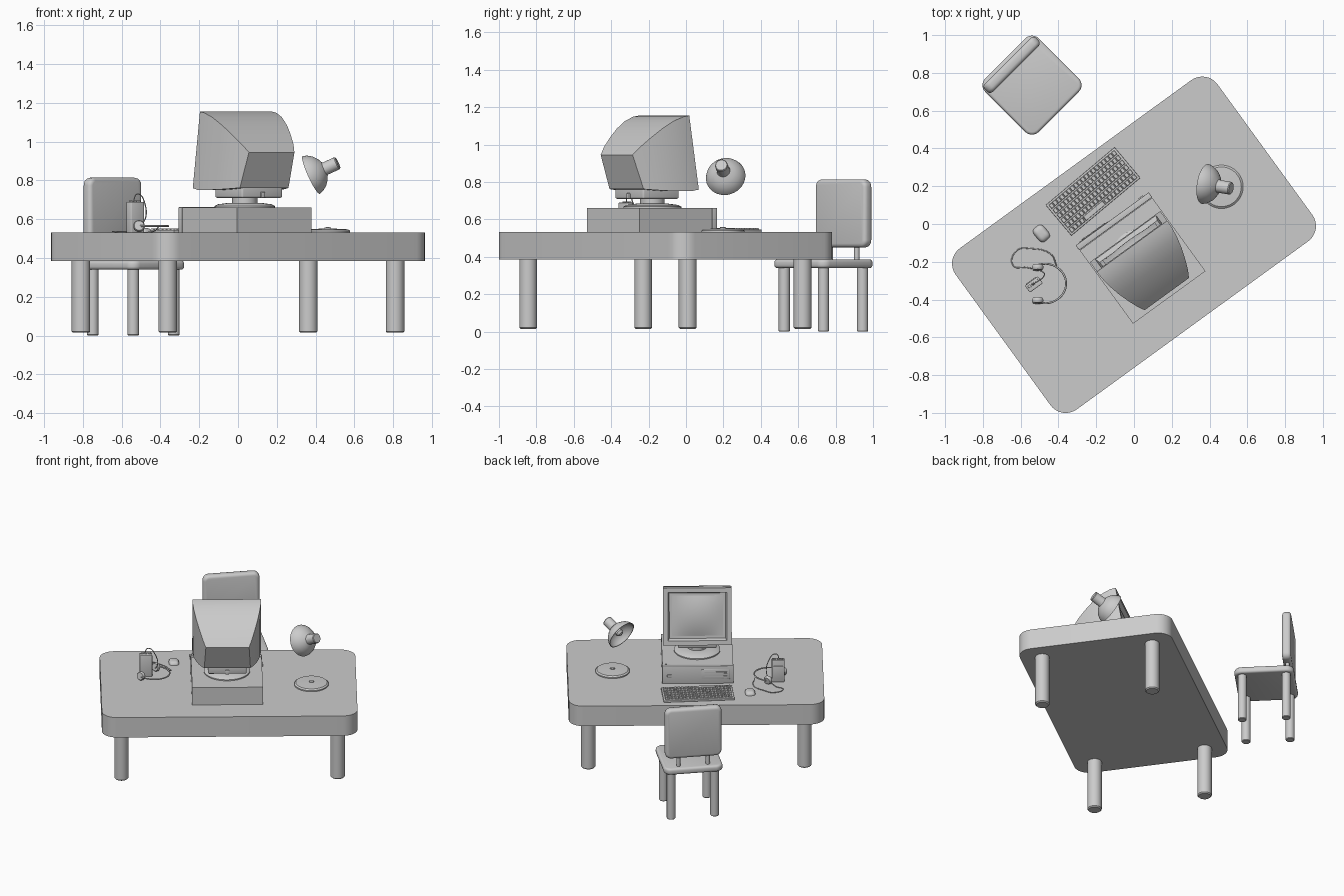
import bpy, bmesh, math
from mathutils import Matrix, Vector

if "Cube" in bpy.data.objects:
    bpy.data.objects.remove(bpy.data.objects["Cube"])

def frame(x, y, deg, z=0):
    return Matrix.Translation((x, y, z)) @ Matrix.Rotation(math.radians(deg), 4, 'Z')

def finish(name, bm, M):
    bmesh.ops.recalc_face_normals(bm, faces=bm.faces[:])
    bm.transform(M)
    me = bpy.data.meshes.new(name)
    bm.to_mesh(me)
    bm.free()
    ob = bpy.data.objects.new(name, me)
    bpy.context.collection.objects.link(ob)
    return ob

def bevel_sharp(bm, width, seg=3):
    bmesh.ops.recalc_face_normals(bm, faces=bm.faces[:])
    edges = [e for e in bm.edges if e.calc_face_angle(0) > math.radians(40)]
    bmesh.ops.bevel(bm, geom=edges, offset=width, segments=seg, profile=0.5, affect='EDGES')

def add_box(bm, c, size, taper=1.0):
    vs = bmesh.ops.create_cube(bm, size=1)['verts']
    for v in vs:
        k = taper if v.co.z > 0 else 1
        v.co = Vector((c[0] + v.co.x * size[0] * k, c[1] + v.co.y * size[1] * k, c[2] + v.co.z * size[2]))

def box(name, M, c, size, bevel=0):
    bm = bmesh.new()
    add_box(bm, c, size)
    if bevel:
        bevel_sharp(bm, bevel)
    return finish(name, bm, M)

def slab(name, M, hx, hy, r, thick, bevel=0, seg=8):
    # rounded rectangle extruded upward from z = 0
    bm = bmesh.new()
    vs = []
    for i, (sx, sy) in enumerate([(1, 1), (-1, 1), (-1, -1), (1, -1)]):
        for j in range(seg + 1):
            a = math.pi / 2 * (i + j / seg)
            vs.append(bm.verts.new((sx * (hx - r) + r * math.cos(a), sy * (hy - r) + r * math.sin(a), 0)))
    f = bm.faces.new(vs)
    ext = bmesh.ops.extrude_face_region(bm, geom=[f])['geom']
    bmesh.ops.translate(bm, vec=(0, 0, thick), verts=[g for g in ext if isinstance(g, bmesh.types.BMVert)])
    if bevel:
        bevel_sharp(bm, bevel)
    return finish(name, bm, M)

def lathe(name, M, profile, seg=32):
    # profile of (radius, z) revolved about z
    bm = bmesh.new()
    rings = []
    for r, z in profile:
        if r == 0:
            rings.append([bm.verts.new((0, 0, z))])
        else:
            rings.append([bm.verts.new((r * math.cos(2 * math.pi * i / seg), r * math.sin(2 * math.pi * i / seg), z))
                          for i in range(seg)])
    for a, b in zip(rings, rings[1:]):
        for i in range(seg):
            q = [a[i % len(a)], a[(i + 1) % len(a)], b[(i + 1) % len(b)], b[i % len(b)]]
            bm.faces.new(list(dict.fromkeys(q)))
    return finish(name, bm, M)

def leg(name, M, x, y, r, z0, z1):
    e = r * 0.15
    lathe(name, M @ Matrix.Translation((x, y, 0)),
          [(0, z0), (r - e, z0), (r, z0 + e), (r, z1), (0, z1)], 24)

def tube(name, pts, r):
    cu = bpy.data.curves.new(name, 'CURVE')
    cu.dimensions = '3D'
    cu.bevel_depth, cu.bevel_resolution, cu.resolution_u = r, 2, 8
    cu.use_fill_caps = True
    sp = cu.splines.new('BEZIER')
    sp.bezier_points.add(len(pts) - 1)
    for b, p in zip(sp.bezier_points, pts):
        b.co = p
        b.handle_left_type = b.handle_right_type = 'AUTO'
    bpy.context.collection.objects.link(bpy.data.objects.new(name, cu))

# Desk
D = frame(0, -0.11, 36)
slab("desk_top", D @ Matrix.Translation((0, 0, 0.385)), 0.857, 0.527, 0.1, 0.147)
for sx in (-1, 1):
    for sy in (-1, 1):
        leg("desk_leg", D, sx * 0.725, sy * 0.38, 0.048, 0.015, 0.39)

# Chair
C = frame(-0.54, 0.735, 45)
slab("chair_seat", C @ Matrix.Translation((0, 0, 0.34)), 0.2, 0.2, 0.05, 0.046, 0.015)
for sx in (-1, 1):
    for sy in (-1, 1):
        leg("chair_leg", C, sx * 0.148, sy * 0.148, 0.03, 0, 0.35)
    leg("chair_back_post", C, sx * 0.1, 0.152, 0.014, 0.37, 0.48)
stand_up = Matrix.Translation((0, 0.182, 0.632)) @ Matrix.Rotation(math.pi / 2, 4, 'X')
slab("chair_back", C @ stand_up, 0.192, 0.182, 0.04, 0.06, 0.02)

# Computer case
P = frame(0.035, -0.18, 36)
box("computer_case", P, (0, -0.018, 0.595), (0.474, 0.48, 0.13))
box("case_front_panel", P, (0, 0.24, 0.596), (0.478, 0.032, 0.132), 0.003)
box("drive_bay", P, (-0.12, 0.256, 0.6), (0.19, 0.006, 0.07), 0.002)
for z in (0.585, 0.615):
    box("drive_slot", P, (-0.12, 0.259, z), (0.15, 0.006, 0.008))
    box("drive_button", P, (-0.185, 0.26, z - 0.011), (0.02, 0.008, 0.007))
box("power_button", P, (0.19, 0.258, 0.59), (0.03, 0.008, 0.018), 0.002)

# Monitor stand
lathe("monitor_base", P, [(0, 0.66), (0.155, 0.66), (0.155, 0.668), (0.14, 0.677), (0.08, 0.685), (0, 0.685)], 40)
lathe("monitor_neck", P, [(0, 0.68), (0.065, 0.68), (0.065, 0.74), (0, 0.74)])
box("monitor_underside", P, (0, -0.035, 0.745), (0.26, 0.24, 0.07), 0.01)
box("cable_tab", P, (0, -0.157, 0.725), (0.025, 0.012, 0.03), 0.003)

# Monitor shell: sections of (depth, z) at bottom and top with half widths
sections = [(0.140, 0.760, 0.077, 1.155, 0.230, 0.230),
            (0.100, 0.752, 0.040, 1.149, 0.230, 0.230),
            (0.030, 0.751, -0.020, 1.126, 0.222, 0.222),
            (-0.040, 0.753, -0.085, 1.085, 0.207, 0.207),
            (-0.095, 0.756, -0.145, 1.037, 0.190, 0.187),
            (-0.135, 0.759, -0.200, 0.987, 0.173, 0.165),
            (-0.170, 0.762, -0.236, 0.945, 0.155, 0.145)]
bm = bmesh.new()
rings = [[bm.verts.new(p) for p in ((-wb, vb, zb), (wb, vb, zb), (wt, vt, zt), (-wt, vt, zt))]
         for vb, zb, vt, zt, wb, wt in sections]
for a, b in zip(rings, rings[1:]):
    for i in range(4):
        bm.faces.new((a[i], a[(i + 1) % 4], b[(i + 1) % 4], b[i]))
face = bm.faces.new(rings[0])
bm.faces.new(rings[-1])
bmesh.ops.recalc_face_normals(bm, faces=bm.faces[:])
bmesh.ops.inset_individual(bm, faces=[face], thickness=0.045)
bmesh.ops.inset_individual(bm, faces=[face], thickness=0.014, depth=-0.025)
finish("monitor_shell", bm, P)

# Bulged screen
bm = bmesh.new()
bmesh.ops.create_grid(bm, x_segments=12, y_segments=12, size=1)
for v in bm.verts:
    x, y = v.co.x, v.co.y
    v.co = Vector((x * 0.171, y * 0.141, 0.022 * (1 - x * x) * (1 - y * y)))
tilt = Matrix.Translation((0, 0.1085 - 0.022, 0.955)) @ Matrix.Rotation(math.radians(-81), 4, 'X')
finish("screen", bm, P @ tilt)

# Keyboard
K = frame(-0.217, 0.172, 40)
box("keyboard_base", K, (0, 0, 0.538), (0.476, 0.212, 0.014), 0.003)
bm = bmesh.new()
for row in range(6):
    for col in range(19):
        if row == 0 and 4 <= col <= 9:
            continue
        add_box(bm, (-0.216 + col * 0.024, -0.082 + row * 0.033, 0.548), (0.021, 0.027, 0.01), 0.8)
add_box(bm, (-0.06, -0.082, 0.548), (0.14, 0.027, 0.01), 0.92)
finish("keys", bm, K)

# Mouse
bm = bmesh.new()
bmesh.ops.create_uvsphere(bm, u_segments=32, v_segments=20, radius=1)
for v in bm.verts:
    def sq(t): return math.copysign(abs(t) ** 0.6, t)
    v.co = Vector((sq(v.co.x) * 0.034, sq(v.co.y) * 0.045, max(v.co.z, 0) * 0.026))
finish("mouse", bm, frame(-0.49, -0.05, 40, 0.53))

# Desk lamp
L = Matrix.Translation((0.463, 0.197, 0))
lathe("lamp_base", L, [(0, 0.53), (0.115, 0.53), (0.115, 0.54), (0.105, 0.548), (0.03, 0.552), (0, 0.552)], 40)
lathe("lamp_knob", L, [(0.016, 0.55), (0.016, 0.558), (0, 0.56)], 16)
axis = Vector((0.88, -0.15, 0.4))
H = Matrix.Translation((0.377, 0.212, 0.828)) @ axis.to_track_quat('Z', 'Y').to_matrix().to_4x4()
lathe("lamp_shade", H, [(0.102, 0.0), (0.107, 0), (0.101, 0.02), (0.085, 0.045), (0.06, 0.066), (0.036, 0.078),
                        (0.034, 0.084), (0.034, 0.148), (0.03, 0.153), (0, 0.153)], 36)
lathe("lamp_shade_inside", H, [(0.102, 0.0), (0.096, 0.02), (0.08, 0.043), (0.056, 0.062), (0, 0.072)], 36)
lathe("lamp_bulb", H, [(0, 0.005), (0.018, 0.01), (0.027, 0.025), (0.024, 0.042), (0.013, 0.058), (0.013, 0.075)], 20)

# Portable music player standing on the desk
W = frame(-0.53, -0.32, 36, 0.53)
box("player_body", W, (0, 0, 0.08), (0.085, 0.045, 0.16), 0.005)
box("player_door", W, (0, 0.024, 0.07), (0.065, 0.006, 0.1), 0.002)
for x in (-0.025, 0, 0.025):
    box("player_button", W, (x, 0.005, 0.162), (0.016, 0.014, 0.01), 0.002)

# Headphones lying on the desk
band = []
for i in range(9):
    a = math.radians(-105 + i * 210 / 8)
    band.append((-0.475 + 0.115 * math.cos(a), -0.315 + 0.105 * math.sin(a), 0.565))
tube("headphone_band", band, 0.005)
for y in (-0.23, -0.405):
    E = Matrix.Translation((-0.51, y, 0.565)) @ Matrix.Rotation(math.radians(80), 4, 'X')
    lathe("ear_pad", E, [(0, -0.014), (0.025, -0.014), (0.03, -0.006), (0.03, 0.006), (0.025, 0.014), (0, 0.014)], 20)
tube("headphone_cord", [(-0.54, -0.32, 0.69), (-0.52, -0.31, 0.73), (-0.48, -0.28, 0.68), (-0.49, -0.25, 0.58),
                        (-0.57, -0.23, 0.536), (-0.64, -0.22, 0.536), (-0.62, -0.14, 0.536),
                        (-0.55, -0.13, 0.536), (-0.44, -0.16, 0.536), (-0.41, -0.22, 0.56)], 0.003)

# Smooth shading with sharp edges kept
bpy.ops.object.select_all(action='DESELECT')
for ob in bpy.data.objects:
    if ob.type == 'MESH':
        ob.select_set(True)
        bpy.context.view_layer.objects.active = ob
bpy.ops.object.shade_smooth_by_angle(angle=math.radians(35))
